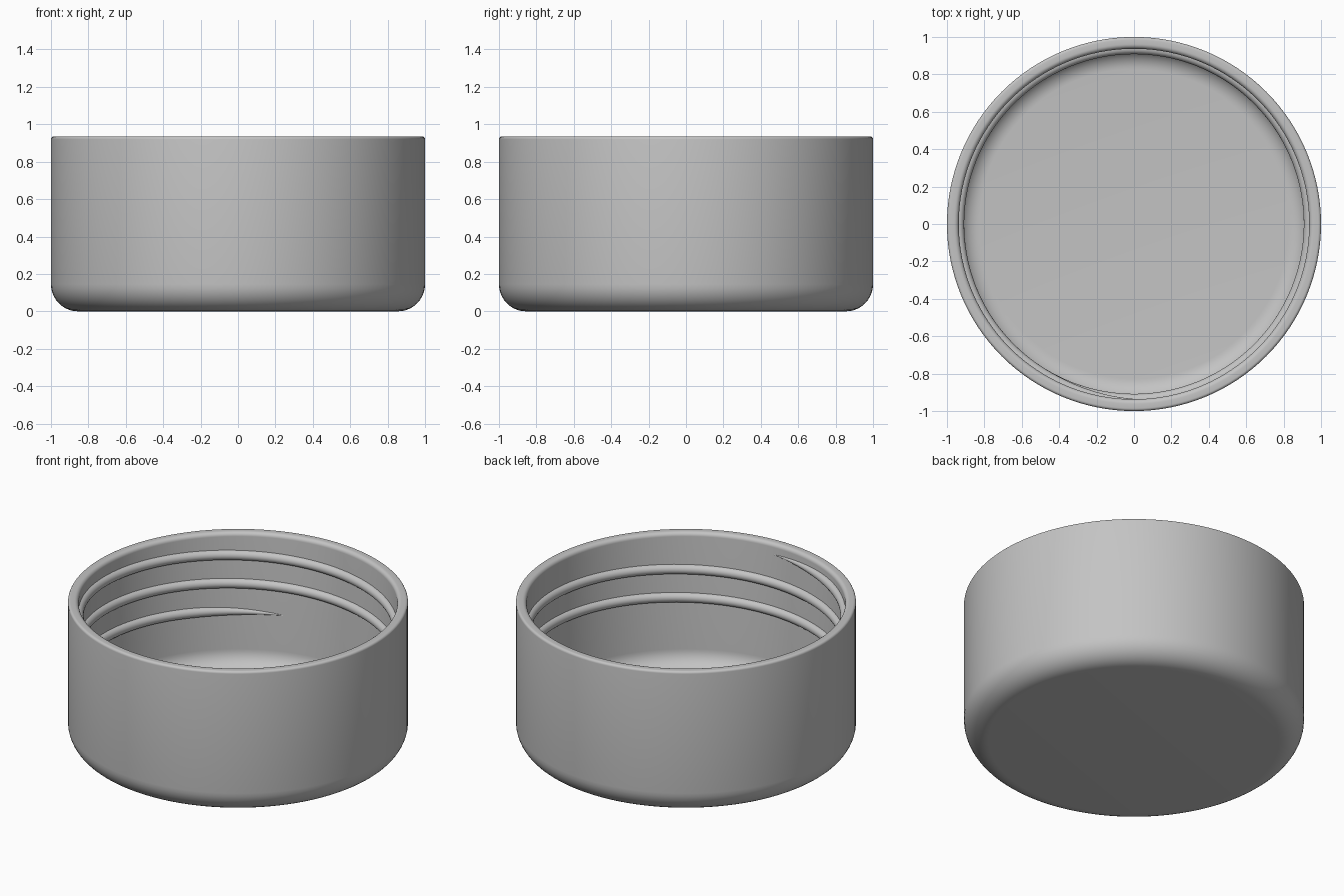
import bpy
import bmesh
from math import sin, cos, pi, radians

cube = bpy.data.objects.get("Cube")
if cube:
    bpy.data.objects.remove(cube, do_unlink=True)

SEGMENTS = 128
HEIGHT = 0.935
OUTER, INNER = 1.0, 0.937

grey = bpy.data.materials.new("plain grey plastic")
grey.use_nodes = True
colour = (0.55, 0.55, 0.55, 1)
grey.diffuse_color = colour
grey.node_tree.nodes["Principled BSDF"].inputs["Base Color"].default_value = colour


def finish(bm, name):
    """Turn a bmesh into a smooth-shaded object."""
    bmesh.ops.recalc_face_normals(bm, faces=bm.faces)
    mesh = bpy.data.meshes.new(name)
    bm.to_mesh(mesh)
    bm.free()
    mesh.materials.append(grey)
    obj = bpy.data.objects.new(name, mesh)
    bpy.context.collection.objects.link(obj)
    bpy.ops.object.select_all(action='DESELECT')
    obj.select_set(True)
    bpy.context.view_layer.objects.active = obj
    bpy.ops.object.shade_smooth_by_angle(angle=radians(35))
    return obj


def arc(r, z, radius, start, end, steps=10):
    """Rounded corner of a profile, angles in degrees."""
    angles = [radians(start + (end - start) * i / steps) for i in range(steps + 1)]
    return [(r + radius * cos(a), z + radius * sin(a)) for a in angles]


# Cup: one closed shell turned around the z axis
FLOOR, ROUND_OUT, ROUND_IN = 0.07, 0.145, 0.11
profile = [(0, 0)]
profile += arc(OUTER - ROUND_OUT, ROUND_OUT, ROUND_OUT, -90, 0)
profile += arc(OUTER - 0.015, HEIGHT - 0.015, 0.015, 0, 90, 5)
profile += arc(INNER + 0.025, HEIGHT - 0.025, 0.025, 90, 180, 6)
profile += arc(INNER - ROUND_IN, FLOOR + ROUND_IN, ROUND_IN, 0, -90)
profile += [(0, FLOOR)]

bm = bmesh.new()
verts = [bm.verts.new((r, 0, z)) for r, z in profile]
edges = [bm.edges.new(pair) for pair in zip(verts, verts[1:])]
bmesh.ops.spin(bm, geom=verts + edges, cent=(0, 0, 0), axis=(0, 0, 1),
               angle=2 * pi, steps=SEGMENTS, use_merge=True)
bmesh.ops.remove_doubles(bm, verts=bm.verts, dist=0.0001)
finish(bm, "cap_shell")

# Screw thread: half-round rib climbing the inner wall, tapered at both ends
START, END, TAPER = 107, 993, 38
PITCH, Z_START, RIB = 0.183, 0.414, 0.031
STEPS, SIDES = 330, 10

bm = bmesh.new()
rings = []
for i in range(STEPS + 1):
    degrees = START + (END - START) * i / STEPS
    turn = radians(degrees)
    z = Z_START + PITCH * (degrees - START) / 360
    fade = min(1, (degrees - START) / TAPER, (END - degrees) / TAPER)
    size = RIB * max(0.03, sin(fade * pi / 2))
    ring = []
    for k in range(SIDES + 1):
        a = pi * k / SIDES - pi / 2
        r = INNER + 0.002 - size * cos(a)
        ring.append(bm.verts.new((r * cos(turn), r * sin(turn), z + size * sin(a))))
    rings.append(ring)
for a, b in zip(rings, rings[1:]):
    for k in range(SIDES + 1):
        n = (k + 1) % (SIDES + 1)
        bm.faces.new((a[k], a[n], b[n], b[k]))
bm.faces.new(rings[0])
bm.faces.new(rings[-1])
finish(bm, "screw_thread")
